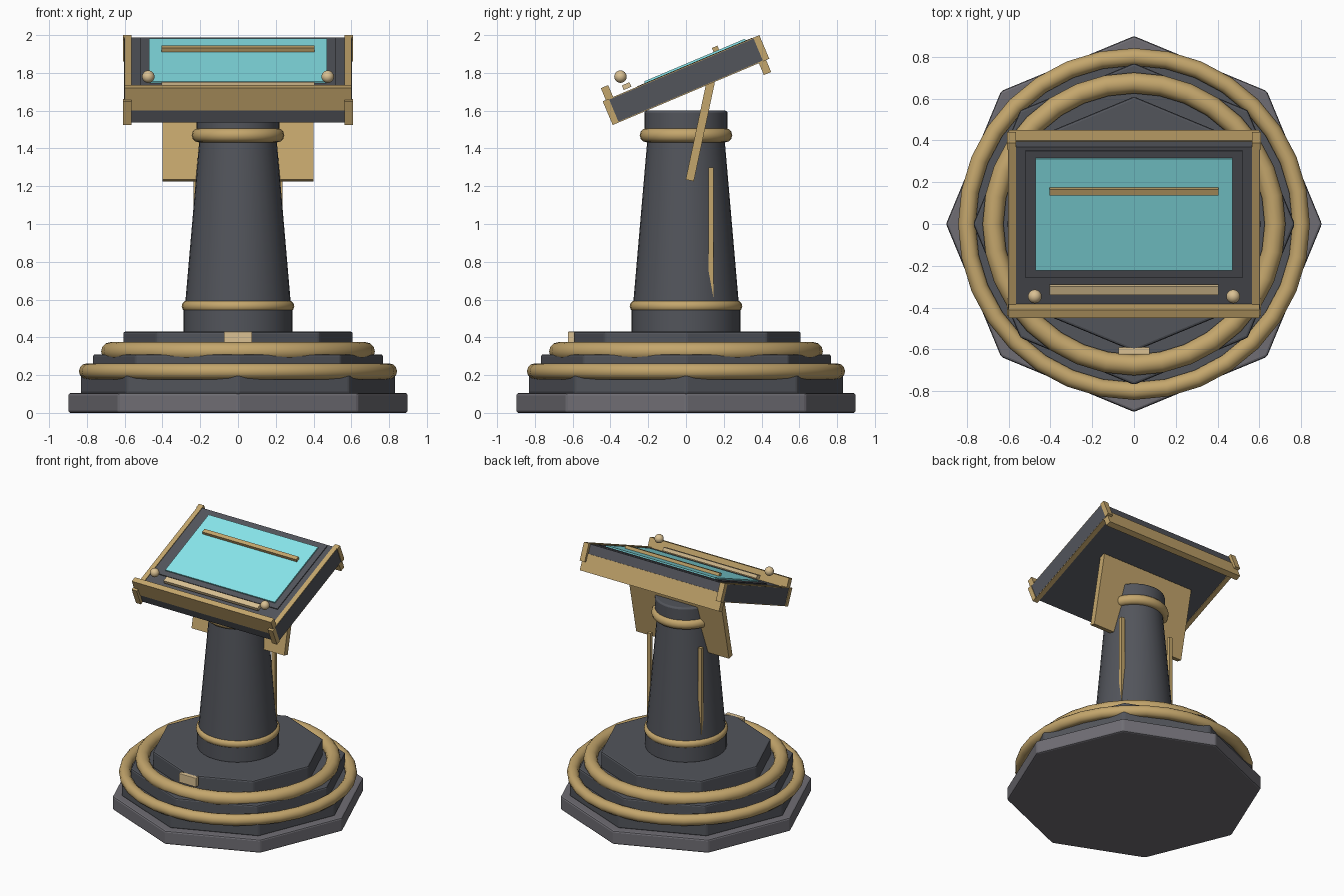
import bpy
import math
from mathutils import Matrix, Vector

cube = bpy.data.objects.get("Cube")
if cube:
    bpy.data.objects.remove(cube)


def material(name, *rgb):
    mat = bpy.data.materials.new(name)
    mat.use_nodes = True
    mat.diffuse_color = (*rgb, 1)
    mat.node_tree.nodes["Principled BSDF"].inputs["Base Color"].default_value = (*rgb, 1)
    return mat


DARK = material("dark_metal", 0.085, 0.09, 0.105)
STONE = material("grey_stone", 0.16, 0.155, 0.175)
BRASS = material("brass", 0.55, 0.38, 0.15)
PALE = material("pale_brass", 0.7, 0.53, 0.29)
CYAN = material("screen_glow", 0.25, 0.8, 0.84)

TILT = Matrix.Translation((0, 0, 1.762)) @ Matrix.Rotation(0.4, 4, "X")


def finish(name, mat, smooth=False, bevel=0):
    obj = bpy.context.object
    obj.name = name
    obj.data.materials.append(mat)
    if smooth:
        bpy.ops.object.shade_smooth_by_angle(angle=math.radians(40))
    if bevel:
        mod = obj.modifiers.new("edge_bevel", "BEVEL")
        mod.width = bevel
        mod.segments = 2
        mod.limit_method = "ANGLE"
    return obj


def box(name, mat, x, y, z, frame=Matrix(), bevel=0):
    """Box from (low, high) ranges on each axis, placed in a frame."""
    bpy.ops.mesh.primitive_cube_add(size=1)
    obj = finish(name, mat, bevel=bevel)
    size = Vector([b - a for a, b in (x, y, z)])
    centre = Vector([(a + b) / 2 for a, b in (x, y, z)])
    obj.data.transform(Matrix.Translation(centre) @ Matrix.Diagonal(size).to_4x4())
    obj.matrix_world = frame


def drum(name, mat, r_low, r_high, low, high, sides=32, bevel=0.012):
    bpy.ops.mesh.primitive_cone_add(vertices=sides, radius1=r_low, radius2=r_high,
                                    depth=high - low, location=(0, 0, (low + high) / 2))
    finish(name, mat, smooth=sides > 8, bevel=bevel)


def ring(name, radius, thickness, z):
    bpy.ops.mesh.primitive_torus_add(major_radius=radius, minor_radius=thickness,
                                     major_segments=32, minor_segments=12,
                                     location=(0, 0, z))
    finish(name, BRASS, smooth=True)


# Stepped octagonal base with brass rings
drum("base_plinth", STONE, 0.9, 0.9, 0, 0.105, 8)
drum("base_lower_step", DARK, 0.835, 0.835, 0.1, 0.21, 8)
drum("base_middle_step", DARK, 0.77, 0.77, 0.2, 0.31, 8)
drum("base_upper_step", DARK, 0.61, 0.61, 0.3, 0.43, 8)
ring("base_lower_ring", 0.8, 0.042, 0.22)
ring("base_upper_ring", 0.675, 0.05, 0.325)
box("base_front_tab", PALE, (-0.075, 0.075), (-0.625, -0.59), (0.36, 0.43), bevel=0.004)

# Tapered column with collars
drum("column_foot", DARK, 0.288, 0.288, 0.42, 0.56)
drum("column", DARK, 0.283, 0.2, 0.54, 1.5, bevel=0)
drum("column_cap", DARK, 0.22, 0.22, 1.45, 1.6)
ring("column_lower_collar", 0.267, 0.031, 0.565)
ring("column_upper_collar", 0.207, 0.038, 1.47)

# Leaning plate that carries the desk
lean = Matrix.Translation((0.0, 0.075, 1.49)) @ Matrix.Rotation(-0.21, 4, "X")
box("support_plate", BRASS, (-0.4, 0.4), (-0.022, 0.022), (-0.265, 0.27), lean)

# Desk body, bezel and screen, tilted towards the front
box("desk_body", DARK, (-0.603, 0.603), (-0.427, 0.427), (-0.063, 0.063), TILT)
box("screen_bezel", DARK, (-0.52, 0.52), (-0.25, 0.41), (0.05, 0.07), TILT)
box("screen", CYAN, (-0.472, 0.472), (-0.207, 0.373), (0.06, 0.08), TILT)
box("screen_bar", BRASS, (-0.405, 0.405), (0.192, 0.224), (0.07, 0.103), TILT)
box("control_ledge", PALE, (-0.405, 0.405), (-0.324, -0.28), (0.08, 0.106), TILT)
box("front_rail", BRASS, (-0.6, 0.6), (-0.432, -0.39), (0.007, 0.136), TILT)
box("rear_rail", BRASS, (-0.6, 0.6), (0.39, 0.432), (-0.136, -0.007), TILT)

# Paired side rails, end blocks, column strips and knobs
for side, s in (("left", 1), ("right", -1)):
    def span(a, b):
        return sorted((s * a, s * b))
    box(side + "_rail", BRASS, span(0.565, 0.602), (-0.45, 0.45), (-0.068, 0.068), TILT)
    for end, e in (("front", -1), ("rear", 1)):
        box(f"{side}_{end}_end_block", BRASS, span(0.565, 0.608),
            sorted((e * 0.415, e * 0.45)), (-0.068, 0.068), TILT)
    box(side + "_column_strip", BRASS, span(0.205, 0.235), (0.118, 0.145), (0.6, 1.3))
    bpy.ops.mesh.primitive_uv_sphere_add(segments=20, ring_count=12, radius=0.033,
                                         location=(s * 0.475, -0.347, 1.78))
    finish(side + "_knob", PALE, smooth=True)
